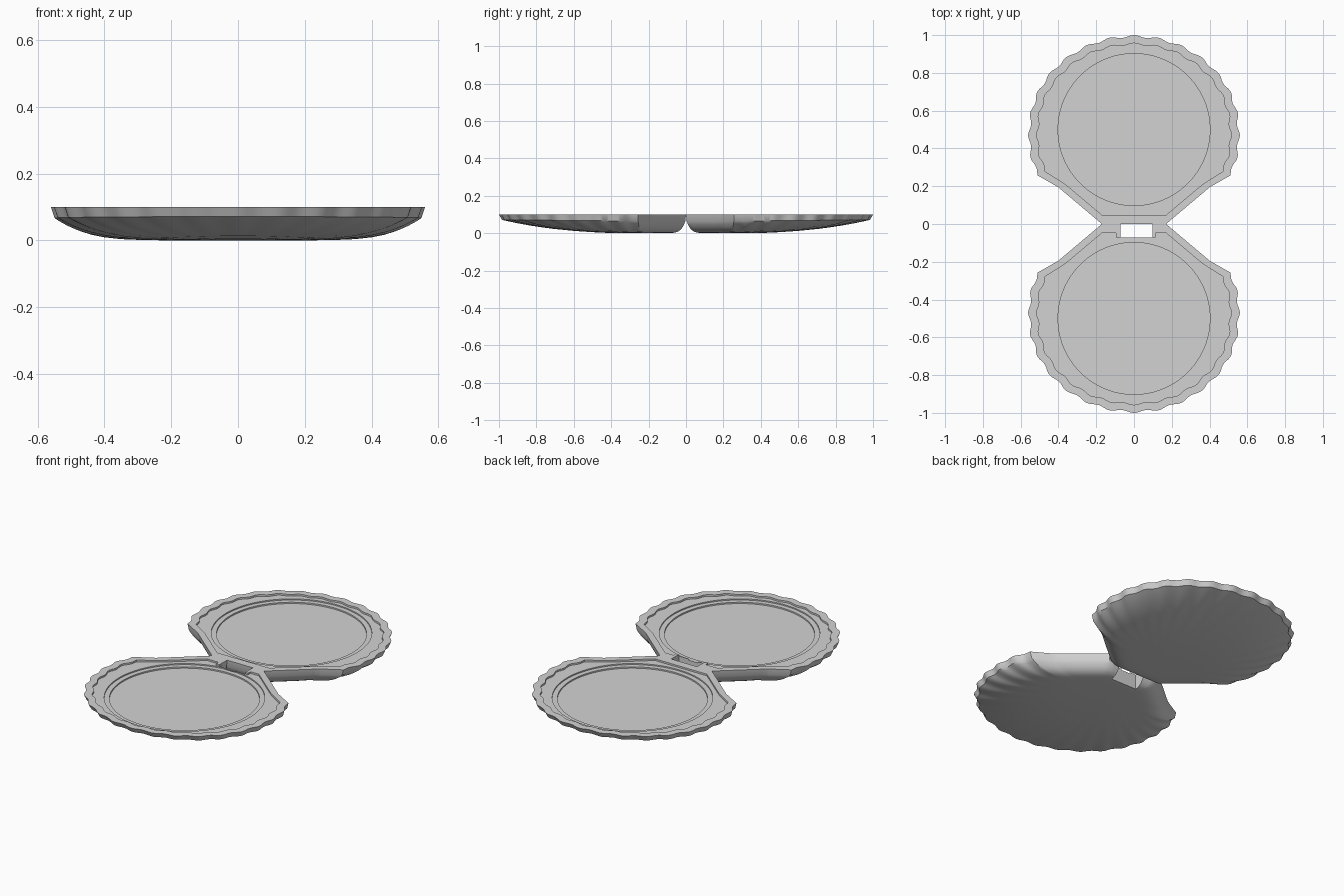
import bpy, bmesh, math
from mathutils import Vector

if "Cube" in bpy.data.objects:
    bpy.data.objects.remove(bpy.data.objects["Cube"])

grey = bpy.data.materials.new("plain_grey")
grey.diffuse_color = (0.65, 0.65, 0.65, 1)
grey.use_nodes = True
grey.node_tree.nodes["Principled BSDF"].inputs["Base Color"].default_value = grey.diffuse_color

WAVES, CY = 27, 0.5          # scallops per full turn, centre of the round dish
BASE = Vector((0, 0.2))      # point the outside ribs run towards


def subdivide(points, steps):
    """Evenly divided polyline, without its first and last point."""
    out = []
    for a, b in zip(points, points[1:]):
        a, b = Vector(a), Vector(b)
        out += [a.lerp(b, k / steps) for k in range(steps)]
    return out[1:]


def shell_outline(rx, ry, amp, mid, foot):
    """Scalloped arc closed by two slanted sides and a straight hinge edge."""
    pts, n = [], 180
    for k in range(n + 1):
        a = math.radians(-28 + 236 * k / n)
        s = 1 + amp * math.cos(WAVES * (a - math.pi / 2))
        s *= 1 + 0.085 * max(0, -math.sin(a))     # fuller lower corners
        pts.append(Vector((rx * s * math.cos(a), CY + ry * s * math.sin(a))))
    flip = lambda p: (-p[0], p[1])
    return pts + subdivide([pts[-1], flip(mid), flip(foot), foot, mid, pts[0]], 9)


def circle_like(outline, r):
    """Circle whose points lie in the same directions as the outline points."""
    c = Vector((0, CY))
    return [c + (p - c).normalized() * r for p in outline]


def belly(p, s):
    """Outside height: gentle slope towards the tip, steep at sides and hinge."""
    up = (p - BASE).normalized().y
    return 0.075 * s ** min(9, 2.6 + 5.6 * (1 - up))


def make_half(name, side):
    outer = shell_outline(0.552, 0.494, 0.012, (0.40, 0.194), (0.17, 0.0))
    inner = shell_outline(0.508, 0.452, 0.012, (0.365, 0.212), (0.17, 0.048))
    ring_a, ring_b = circle_like(inner, 0.43), circle_like(inner, 0.402)
    # inside steps, then rim, then the rounded ribbed outside
    flat = lambda pts, z: [(p.x, p.y, z) for p in pts]
    rings = [flat(ring_b, 0.075), flat(ring_b, 0.083), flat(ring_a, 0.083),
             flat(ring_a, 0.09), flat(inner, 0.09), flat(inner, 0.1),
             flat(outer, 0.1)]
    for s in (0.98, 0.95, 0.91, 0.86, 0.8, 0.73, 0.64, 0.52, 0.38, 0.2):
        ring = []
        for p in outer:
            q = BASE + (p - BASE) * s
            ring.append((q.x, q.y, belly(p, s)))
        rings.append(ring)
    bm = bmesh.new()
    loops = [[bm.verts.new((x, side * y, z)) for x, y, z in ring] for ring in rings]
    n = len(outer)
    for lo, hi in zip(loops, loops[1:]):
        for k in range(n):
            j = (k + 1) % n
            bm.faces.new((lo[k], lo[j], hi[j], hi[k]))
    bm.faces.new(loops[0])
    centre = bm.verts.new((BASE.x, side * BASE.y, 0))
    for k in range(n):
        bm.faces.new((loops[-1][k], loops[-1][(k + 1) % n], centre))
    bmesh.ops.recalc_face_normals(bm, faces=bm.faces)
    return finish(name, bm)


def make_box(name, x0, x1, y0, y1, z0, z1):
    bm = bmesh.new()
    bmesh.ops.create_cube(bm, size=1)
    for v in bm.verts:
        v.co = ((x0 + x1) / 2 + v.co.x * (x1 - x0),
                (y0 + y1) / 2 + v.co.y * (y1 - y0),
                (z0 + z1) / 2 + v.co.z * (z1 - z0))
    return finish(name, bm)


def finish(name, bm):
    me = bpy.data.meshes.new(name)
    bm.to_mesh(me)
    bm.free()
    me.materials.append(grey)
    ob = bpy.data.objects.new(name, me)
    bpy.context.collection.objects.link(ob)
    return ob


def activate(ob):
    bpy.ops.object.select_all(action='DESELECT')
    ob.select_set(True)
    bpy.context.view_layer.objects.active = ob


# two shell halves lying open
lid = make_half("shell_lid", 1)
tray = make_half("shell_tray", -1)

# hinge notch cut through the tray
cutter = make_box("notch_cutter", -0.072, 0.097, -0.0713, 0.02, -0.1, 0.2)
cutter.hide_render = True
mod = tray.modifiers.new("notch", 'BOOLEAN')
mod.operation, mod.solver, mod.object = 'DIFFERENCE', 'EXACT', cutter
activate(tray)
bpy.ops.object.modifier_apply(modifier="notch")
bpy.data.objects.remove(cutter)

# thin cheeks beside the notch
make_box("notch_cheek_left", -0.095, -0.0722, -0.071, -0.04, 0.06, 0.1)
make_box("notch_cheek_right", 0.0972, 0.115, -0.071, -0.04, 0.06, 0.1)

for ob in (lid, tray):
    activate(ob)
    bpy.ops.object.shade_smooth_by_angle(angle=math.radians(35))
